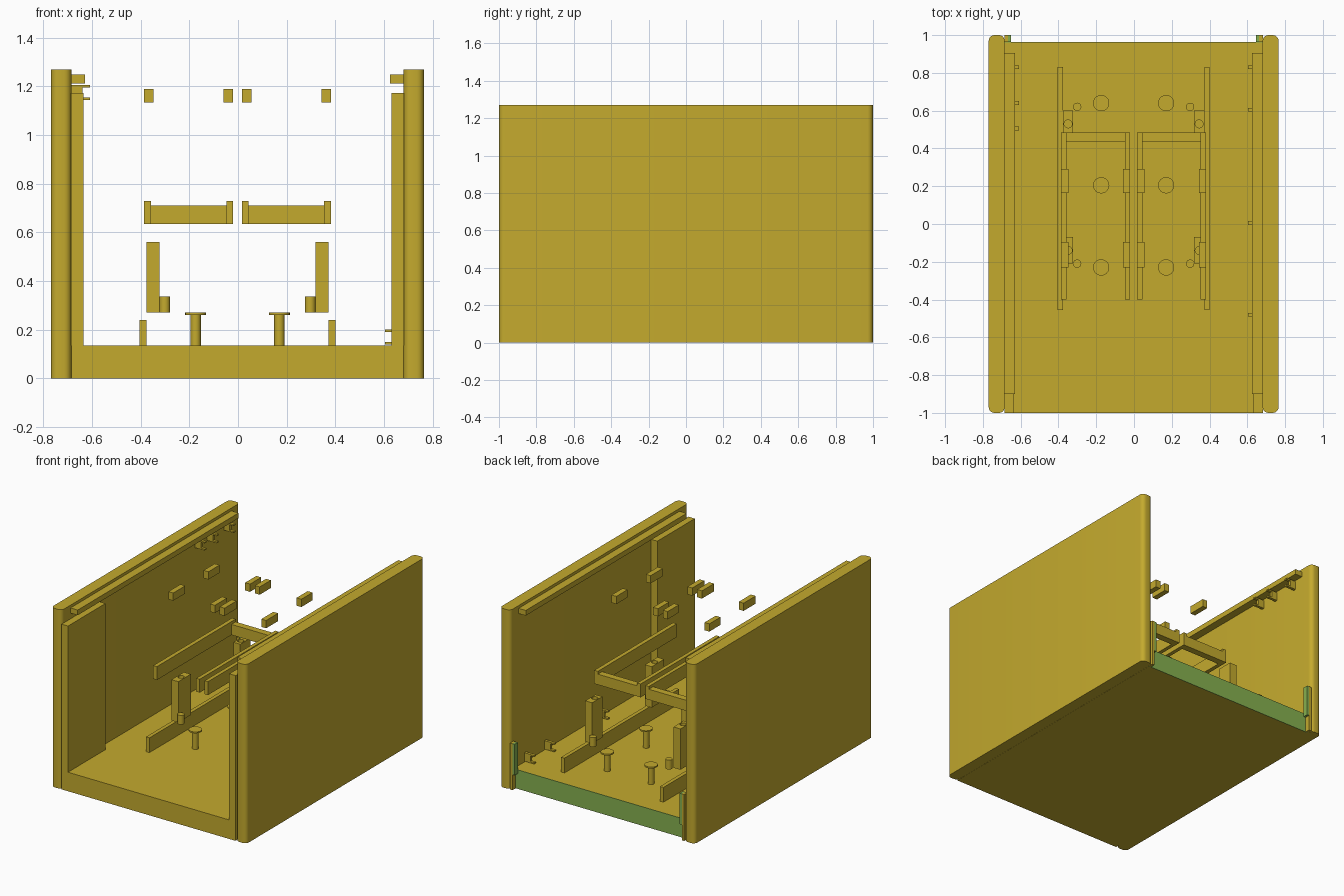
import bpy, bmesh, math

if "Cube" in bpy.data.objects:
    bpy.data.objects.remove(bpy.data.objects["Cube"])


def material(name, rgb):
    m = bpy.data.materials.new(name)
    m.diffuse_color = (*rgb, 1)
    m.use_nodes = True
    m.node_tree.nodes["Principled BSDF"].inputs["Base Color"].default_value = m.diffuse_color
    return m


MUSTARD = material("mustard", (0.552, 0.402, 0.027))
GREEN = material("leaf green", (0.238, 0.434, 0.080))


def finish(bm, name, mat):
    bmesh.ops.recalc_face_normals(bm, faces=bm.faces)
    me = bpy.data.meshes.new(name)
    bm.to_mesh(me)
    bm.free()
    me.materials.append(mat)
    ob = bpy.data.objects.new(name, me)
    bpy.context.collection.objects.link(ob)
    return ob


def add_box(bm, x, y, z):
    vs = bmesh.ops.create_cube(bm, size=1)["verts"]
    for v in vs:
        for i, (a, b) in enumerate((x, y, z)):
            v.co[i] = (a + b) / 2 + v.co[i] * (b - a)


def boxes(name, parts, mat=MUSTARD):
    bm = bmesh.new()
    for p in parts:
        add_box(bm, *p)
    return finish(bm, name, mat)


def cylinder(name, x, y, r, z0, z1):
    bm = bmesh.new()
    bmesh.ops.create_cone(bm, cap_ends=True, segments=24, radius1=r, radius2=r, depth=z1 - z0)
    bmesh.ops.translate(bm, verts=bm.verts, vec=(x, y, (z0 + z1) / 2))
    return smooth(finish(bm, name, MUSTARD))


def smooth(ob):
    bpy.context.view_layer.objects.active = ob
    ob.select_set(True)
    bpy.ops.object.shade_smooth_by_angle(angle=math.radians(35))
    ob.select_set(False)
    return ob


def side_x(s, a, b, shift=-0.002):
    """Mirrored x range for side s (-1 left, 1 right)."""
    return tuple(sorted((s * a + shift, s * b + shift)))


# floor slab with a green rear face
boxes("floor", [((-0.685, 0.68), (-1, 0.96), (0, 0.135))])
boxes("floor_back_face", [((-0.685, 0.68), (0.96, 0.964), (0, 0.135))], GREEN)

for s, side in ((-1, "left"), (1, "right")):
    # outer wall with rounded upright corners
    bm = bmesh.new()
    add_box(bm, side_x(s, 0.683, 0.767), (-1, 1), (0, 1.27))
    upright = [e for e in bm.edges if abs(e.verts[0].co.z - e.verts[1].co.z) > 1]
    bmesh.ops.bevel(bm, geom=upright, offset=0.03, segments=5, profile=0.5, affect='EDGES')
    smooth(finish(bm, side + "_wall", MUSTARD))

    # inner panel at the front, top rail and rear tabs
    boxes(side + "_front_panel", [(side_x(s, 0.633, 0.684), (-1, -0.58), (0.135, 1.173))])
    boxes(side + "_top_rail", [(side_x(s, 0.627, 0.684), (-0.9, 0.905), (1.213, 1.25))])
    boxes(side + "_rear_tab", [(side_x(s, 0.665, 0.684), (0.964, 1), (0, 0.33))])
    boxes(side + "_rear_strip", [(side_x(s, 0.648, 0.665), (0.964, 1), (0.11, 0.33))], GREEN)

    # hooks: back plate and two prongs
    ys, z0 = ((0.83, 0.64, 0.505), 1.145) if s < 0 else ((0.83, 0.605, 0.005, -0.48), 0.14)
    z1 = z0 + 0.06
    for y in ys:
        w = (y - 0.01, y + 0.01)
        boxes(side + "_hook", [
            (side_x(s, 0.637, 0.684), w, (z0, z1)),
            (side_x(s, 0.606, 0.637), w, (z0, z0 + 0.01)),
            (side_x(s, 0.606, 0.637), w, (z1 - 0.01, z1))])

    # low rail on the floor
    boxes(side + "_floor_rail", [(side_x(s, 0.375, 0.402), (-0.455, 0.83), (0.135, 0.24))])

    # U-shaped floating frame
    boxes(side + "_frame", [
        (side_x(s, 0.355, 0.384), (-0.4, 0.485), (0.635, 0.73)),
        (side_x(s, 0.019, 0.046), (-0.4, 0.485), (0.635, 0.73)),
        (side_x(s, 0.046, 0.355), (0.437, 0.485), (0.635, 0.71))])

    # small upper blocks
    for x in ((0.346, 0.384), (0.019, 0.057)):
        for y in ((0.165, 0.29), (-0.23, -0.095)):
            boxes(side + "_block", [(side_x(s, *x), y, (1.135, 1.19))])

    # flat-headed pegs
    for y in (0.64, 0.205, -0.23):
        cylinder(side + "_peg_stem", s * 0.172 - 0.002, y, 0.021, 0.135, 0.262)
        cylinder(side + "_peg_cap", s * 0.172 - 0.002, y, 0.043, 0.26, 0.27)

    # drilled posts, each with a short pin beside it
    for y0, y1, hole_y, pin_y in ((0.485, 0.6, 0.53, 0.62), (-0.21, -0.07, -0.14, -0.21)):
        post = boxes(side + "_post", [(side_x(s, 0.32, 0.374), (y0, y1), (0.27, 0.56))])
        cutter = cylinder(side + "_post_hole_cutter", s * 0.347 - 0.002, hole_y, 0.021, 0.48, 0.6)
        cutter.hide_render = True
        cutter.hide_set(True)
        cut = post.modifiers.new("hole", 'BOOLEAN')
        cut.operation = 'DIFFERENCE'
        cut.object = cutter
        cylinder(side + "_pin", s * 0.299 - 0.002, pin_y, 0.022, 0.27, 0.336)
